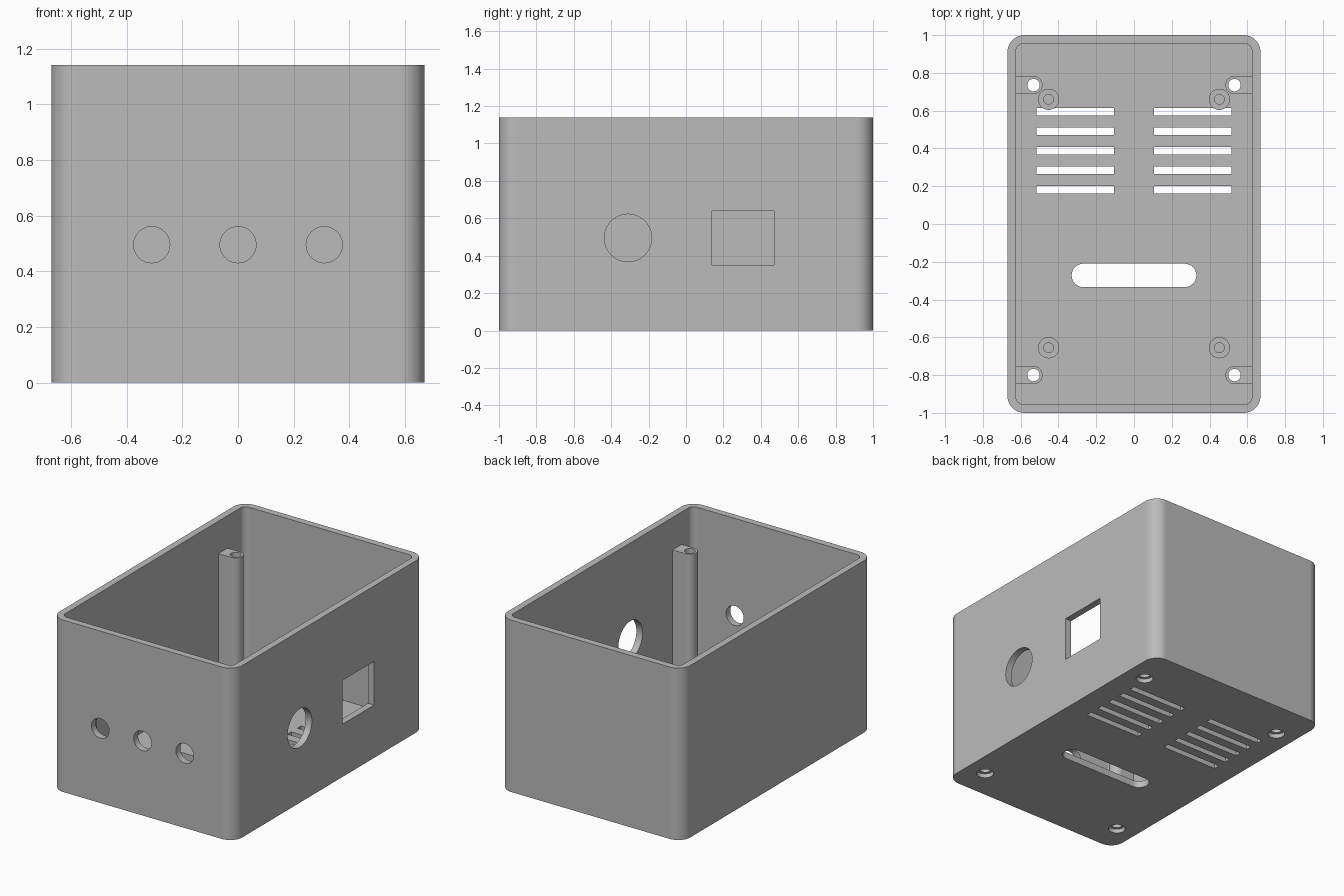
import bpy
import bmesh
from math import cos, sin, pi

cube = bpy.data.objects.get("Cube")
if cube:
    bpy.data.objects.remove(cube, do_unlink=True)

grey = bpy.data.materials.new("plain grey")
GREY = (0.5, 0.5, 0.5, 1)
grey.diffuse_color = GREY
grey.use_nodes = True
grey.node_tree.nodes["Principled BSDF"].inputs["Base Color"].default_value = GREY

WALL = 0.045
W, L, H = 1.34, 2.0, 1.14


def rounded(cx, cy, w, h, r, seg=12):
    """Outline of a rounded rectangle; a circle or slot when r is half a side."""
    pts = []
    for k, (sx, sy) in enumerate([(1, 1), (-1, 1), (-1, -1), (1, -1)]):
        for i in range(seg + 1):
            a = (k + i / seg) * pi / 2
            pts.append((cx + sx * (w / 2 - r) + r * cos(a),
                        cy + sy * (h / 2 - r) + r * sin(a)))
    return pts


def circle(cx, cy, r):
    return rounded(cx, cy, 2 * r, 2 * r, r)


def rect(cx, cy, w, h):
    return [(cx + sx * w / 2, cy + sy * h / 2)
            for sx, sy in [(1, 1), (-1, 1), (-1, -1), (1, -1)]]


def prism(name, outline, lo, hi, axis="Z"):
    """Extrude an outline from lo to hi along an axis."""
    place = {"X": lambda a, b, c: (c, a, b),
             "Y": lambda a, b, c: (a, c, b),
             "Z": lambda a, b, c: (a, b, c)}[axis]
    bm = bmesh.new()
    rings = [[bm.verts.new(place(a, b, c)) for a, b in outline] for c in (lo, hi)]
    n = len(outline)
    for i in range(n):
        j = (i + 1) % n
        bm.faces.new((rings[0][i], rings[0][j], rings[1][j], rings[1][i]))
    bm.faces.new(rings[0][::-1])
    bm.faces.new(rings[1])
    bmesh.ops.remove_doubles(bm, verts=bm.verts, dist=1e-5)
    bmesh.ops.recalc_face_normals(bm, faces=bm.faces)
    mesh = bpy.data.meshes.new(name)
    bm.to_mesh(mesh)
    bm.free()
    mesh.materials.append(grey)
    obj = bpy.data.objects.new(name, mesh)
    bpy.context.collection.objects.link(obj)
    return obj


def select(obj):
    bpy.ops.object.select_all(action="DESELECT")
    obj.select_set(True)
    bpy.context.view_layer.objects.active = obj


def cut(obj, outline, lo, hi, axis="Z"):
    tool = prism("cutter", outline, lo, hi, axis)
    select(obj)
    mod = obj.modifiers.new("cut", "BOOLEAN")
    mod.operation = "DIFFERENCE"
    mod.solver = "EXACT"
    mod.object = tool
    bpy.ops.object.modifier_apply(modifier=mod.name)
    bpy.data.objects.remove(tool, do_unlink=True)


def finish(obj):
    select(obj)
    bpy.ops.object.shade_smooth_by_angle(angle=pi / 6)
    mod = obj.modifiers.new("flat walls", "WEIGHTED_NORMAL")
    mod.keep_sharp = True


# Open box with rounded corners
shell = prism("box_shell", rounded(0, 0, W, L, 0.09), 0, H)
cut(shell, rounded(0, 0, W - 2 * WALL, L - 2 * WALL, 0.04), WALL, H + 0.1)

# Three round holes in the front wall
for x in (-0.31, 0, 0.31):
    cut(shell, circle(x, 0.495, 0.065), -1.1, -0.9, "Y")

# Round and rectangular openings in the side wall
cut(shell, circle(-0.31, 0.495, 0.127), 0.58, 0.75, "X")
cut(shell, rect(0.305, 0.495, 0.33, 0.29), 0.58, 0.75, "X")

# Cable slot and vents in the floor
cut(shell, rounded(0, -0.272, 0.66, 0.124, 0.0619), -0.1, 0.1)
for side in (-1, 1):
    for i in range(5):
        cut(shell, rect(side * 0.31, 0.182 + i * 0.103, 0.41, 0.04), -0.1, 0.1)

for side, side_name in ((-1, "right"), (1, "left")):
    # Tall screw posts joined to the side walls, counterbored from below
    for y, end in ((0.735, "back"), (-0.80, "front")):
        x, r = side * 0.532, 0.048
        cut(shell, circle(x, y, 0.033), -0.1, 0.1)
        cut(shell, circle(x, y, 0.052), -0.1, 0.028)
        arc = [(x - side * r * sin(pi * i / 16), y + r * cos(pi * i / 16))
               for i in range(17)]
        base = [(side * 0.635, y - r), (side * 0.635, y + r)]
        post = prism(f"screw_post_{end}_{side_name}", arc + base, WALL, 0.925)
        cut(post, circle(x, y, 0.033), 0, 1)
        finish(post)

    # Short hollow standoffs on the floor
    for y, end in ((0.66, "back"), (-0.655, "front")):
        x = side * 0.452
        standoff = prism(f"standoff_{end}_{side_name}", circle(x, y, 0.056),
                         WALL, 0.155)
        cut(standoff, circle(x, y, 0.026), 0, 0.3)
        finish(standoff)

finish(shell)
